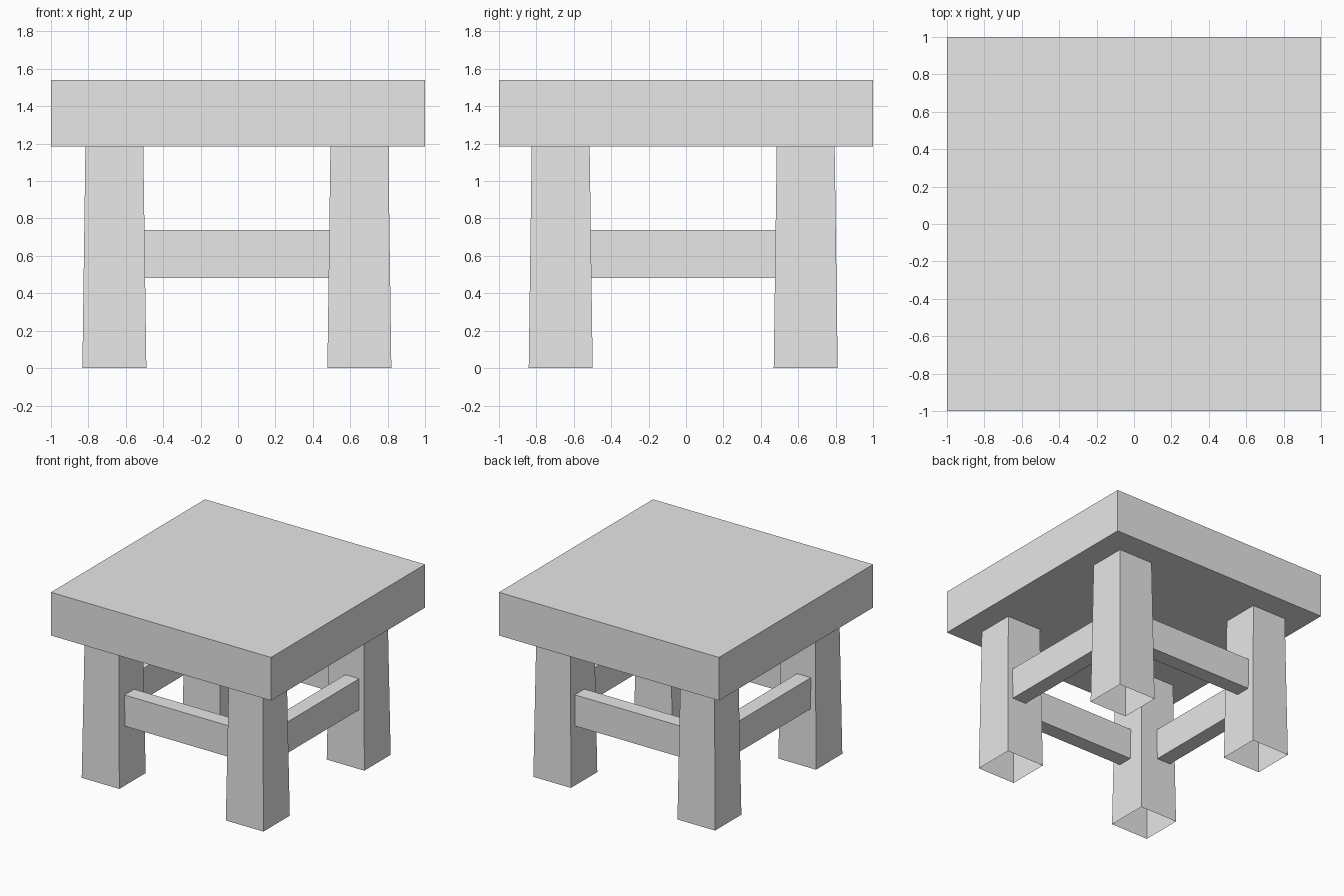
import bpy
import bmesh

cube = bpy.data.objects.get("Cube")
if cube:
    bpy.data.objects.remove(cube, do_unlink=True)

# One plain grey for the whole stool
grey = bpy.data.materials.new("plain_grey")
grey.use_nodes = True
COLOUR = (0.8, 0.8, 0.8, 1.0)
grey.diffuse_color = COLOUR
grey.node_tree.nodes["Principled BSDF"].inputs["Base Color"].default_value = COLOUR


def make_box(name, centre, size, taper=1.0, open_ends=False):
    """Box whose top is scaled by taper; open_ends leaves a hollow tube."""
    bm = bmesh.new()
    bmesh.ops.create_cube(bm, size=1.0)
    for v in bm.verts:
        scale = taper if v.co.z > 0 else 1.0
        v.co.x *= size[0] * scale
        v.co.y *= size[1] * scale
        v.co.z *= size[2]
    if open_ends:
        ends = [f for f in bm.faces if abs(f.normal.z) > 0.9]
        bmesh.ops.delete(bm, geom=ends, context="FACES_ONLY")
    mesh = bpy.data.meshes.new(name)
    bm.to_mesh(mesh)
    bm.free()
    mesh.materials.append(grey)
    obj = bpy.data.objects.new(name, mesh)
    obj.location = centre
    bpy.context.collection.objects.link(obj)
    return obj


SEAT_BOTTOM, SEAT_TOP = 1.185, 1.54
RAIL_Z, RAIL_HEIGHT, RAIL_DEPTH, RAIL_LENGTH = 0.61, 0.255, 0.125, 1.2
OFF_X, OFF_Y = -0.006, -0.015   # the base sits slightly off the seat centre

# Thick square seat
make_box("seat", (0, 0, (SEAT_BOTTOM + SEAT_TOP) / 2), (2, 2, SEAT_TOP - SEAT_BOTTOM))

# Four tapered hollow legs
for side, sx in (("right", -1), ("left", 1)):
    for end, sy in (("front", -1), ("back", 1)):
        make_box(f"{end}_{side}_leg",
                 (OFF_X + sx * 0.655, OFF_Y + sy * 0.655, SEAT_BOTTOM / 2),
                 (0.342, 0.342, SEAT_BOTTOM), taper=0.905, open_ends=True)

# Four rails running between the legs
for name, s in (("front_rail", -1), ("back_rail", 1)):
    make_box(name, (OFF_X, -0.006 + s * 0.69, RAIL_Z),
             (RAIL_LENGTH, RAIL_DEPTH, RAIL_HEIGHT))
for name, s in (("right_rail", -1), ("left_rail", 1)):
    make_box(name, (OFF_X + s * 0.71, OFF_Y, RAIL_Z),
             (RAIL_DEPTH, RAIL_LENGTH, RAIL_HEIGHT))
